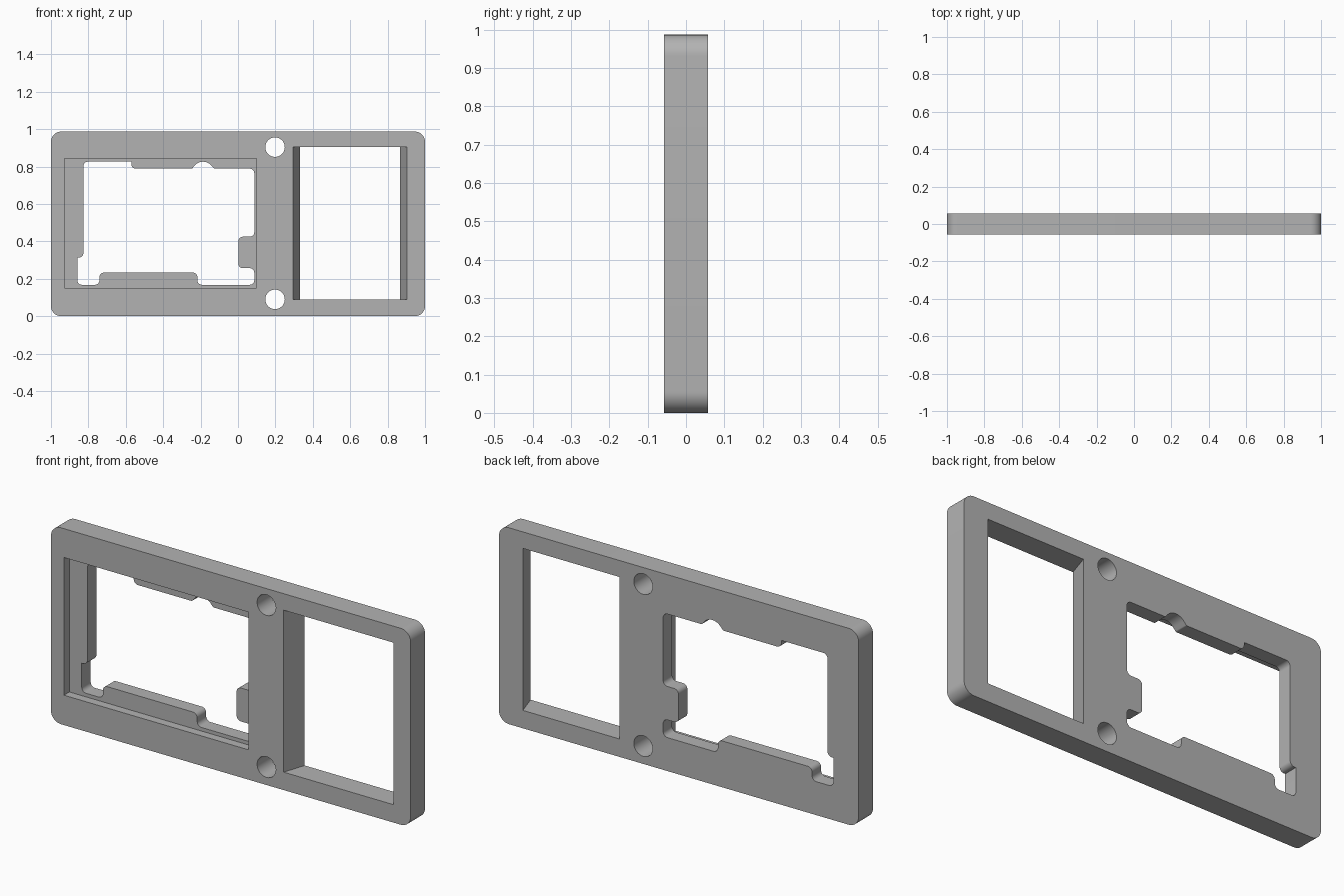
import bpy, bmesh, math
from mathutils import Vector

cube = bpy.data.objects.get("Cube")
if cube:
    bpy.data.objects.remove(cube, do_unlink=True)

HEIGHT, HALF = 0.987, 0.057      # plate height, half thickness
FLOOR = -0.014                   # y of the pocket floor
OVER = 0.02                      # how far cutters stick out

grey = bpy.data.materials.new("plain grey")
grey.use_nodes = True
colour = (0.45, 0.45, 0.45, 1)
grey.diffuse_color = colour
grey.node_tree.nodes["Principled BSDF"].inputs["Base Color"].default_value = colour


def rect(x0, x1, z0, z1):
    return [(x0, z0), (x1, z0), (x1, z1), (x0, z1)]


def arc(cx, cz, r, start, end, steps):
    angles = [math.radians(start + (end - start) * i / steps) for i in range(steps + 1)]
    return [(cx + r * math.cos(a), cz + r * math.sin(a)) for a in angles]


def rounded(corners, steps=8):
    """Fillet each (x, z, radius) corner of a closed outline."""
    out = []
    for i, (x, z, r) in enumerate(corners):
        p = Vector((x, z))
        if not r:
            out.append((x, z))
            continue
        a = (Vector(corners[i - 1][:2]) - p).normalized()
        b = (Vector(corners[(i + 1) % len(corners)][:2]) - p).normalized()
        half = a.angle(b) / 2
        centre = p + (a + b).normalized() * r / math.sin(half)
        u = p + a * r / math.tan(half) - centre
        v = p + b * r / math.tan(half) - centre
        sweep = u.angle(v)
        for k in range(steps + 1):
            t = k / steps
            w = (u * math.sin((1 - t) * sweep) + v * math.sin(t * sweep)) / math.sin(sweep)
            out.append(tuple(centre + w))
    return out


def prism(name, front, back, y0, y1):
    """Solid between an outline at y0 and a matching outline at y1."""
    bm = bmesh.new()
    a = [bm.verts.new((x, y0, z)) for x, z in front]
    b = [bm.verts.new((x, y1, z)) for x, z in back]
    bm.faces.new(a)
    bm.faces.new(b[::-1])
    for i in range(len(a)):
        j = (i + 1) % len(a)
        bm.faces.new((a[j], a[i], b[i], b[j]))
    bmesh.ops.recalc_face_normals(bm, faces=bm.faces)
    mesh = bpy.data.meshes.new(name)
    bm.to_mesh(mesh)
    bm.free()
    mesh.materials.append(grey)
    obj = bpy.data.objects.new(name, mesh)
    bpy.context.collection.objects.link(obj)
    return obj


# Plate with rounded corners
outline = rounded([(x, z, 0.055) for x, z in rect(-1, 1, 0, HEIGHT)], 12)
plate = prism("frame_plate", outline, outline, -HALF, HALF)
cutters = []

# Right window, its sides narrowing towards the back
slope = 0.037 / (2 * HALF) * OVER
cutters.append(prism("window_cutter",
                     rect(0.294 - slope, 0.904 + slope, 0.09, 0.904),
                     rect(0.331 + slope, 0.867 - slope, 0.09, 0.904),
                     -HALF - OVER, HALF + OVER))

# Shallow pocket in the front
pocket = rect(-0.928, 0.098, 0.15, 0.842)
cutters.append(prism("pocket_cutter", pocket, pocket, -HALF - OVER, FLOOR))

# Notched opening through the pocket floor
R = 0.024
bump = [(x, z, 0) for x, z in arc(-0.187, 0.767, 0.059, 40, 140, 14)]
opening = rounded([
    (-0.859, 0.168, R), (-0.741, 0.168, R), (-0.741, 0.233, R), (-0.217, 0.233, R),
    (-0.217, 0.168, R), (0.087, 0.168, R), (0.087, 0.257, R), (0.002, 0.257, R),
    (0.002, 0.425, R), (0.087, 0.425, R), (0.087, 0.789, R), (-0.128, 0.789, 0.01),
    *bump,
    (-0.246, 0.789, 0.01), (-0.57, 0.789, R), (-0.57, 0.826, 0), (-0.827, 0.826, R),
    (-0.827, 0.313, R), (-0.859, 0.313, 0)])
cutters.append(prism("opening_cutter", opening, opening, FLOOR - OVER, HALF + OVER))

# Two round screw holes
for z in (0.09, 0.904):
    circle = arc(0.198, z, 0.052, 0, 360, 48)[:-1]
    cutters.append(prism("hole_cutter", circle, circle, -HALF - OVER, HALF + OVER))

bpy.ops.object.select_all(action="DESELECT")
plate.select_set(True)
bpy.context.view_layer.objects.active = plate
for cutter in cutters:
    cutter.hide_render = True
    mod = plate.modifiers.new("cut", "BOOLEAN")
    mod.operation = "DIFFERENCE"
    mod.solver = "EXACT"
    mod.object = cutter
    bpy.ops.object.modifier_apply(modifier=mod.name)
    bpy.data.objects.remove(cutter, do_unlink=True)

bpy.ops.object.shade_smooth_by_angle(angle=math.radians(30))
